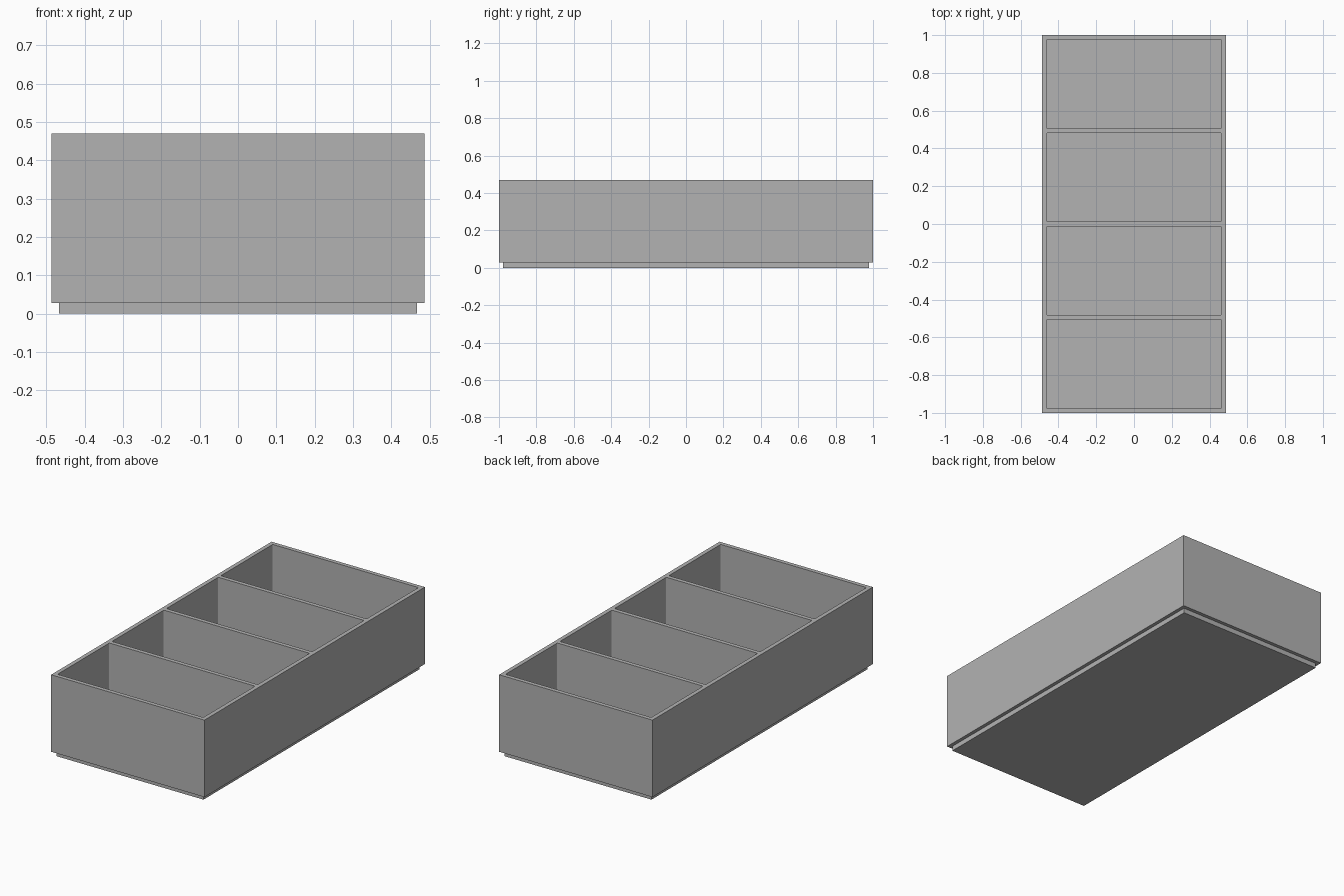
import bpy
import bmesh
from mathutils import Matrix

cube = bpy.data.objects.get("Cube")
if cube:
    bpy.data.objects.remove(cube, do_unlink=True)

WIDTH, LENGTH, TOP = 0.974, 2.0, 0.47
STEP = 0.028           # height of the base
INSET = 0.029          # base set back from the walls
WALL = 0.024
FLOOR = 0.03
COUNT = 4              # compartments

grey = bpy.data.materials.new("plain grey")
grey.use_nodes = True
colour = (0.45, 0.45, 0.45, 1)
grey.diffuse_color = colour
grey.node_tree.nodes["Principled BSDF"].inputs["Base Color"].default_value = colour


def add_box(bm, width, length, bottom, top, y=0.0, radius=0.0):
    """Add a box to bm, with optional rounded upright edges."""
    place = Matrix.Translation((0, y, (bottom + top) / 2))
    size = Matrix.Diagonal((width, length, top - bottom, 1))
    verts = bmesh.ops.create_cube(bm, size=1, matrix=place @ size)["verts"]
    if radius:
        edges = {e for v in verts for e in v.link_edges}
        upright = [e for e in edges
                   if abs(e.verts[0].co.z - e.verts[1].co.z) > 0.01]
        bmesh.ops.bevel(bm, geom=upright, offset=radius, segments=3,
                        profile=0.5, affect='EDGES')


def finish(bm, name):
    mesh = bpy.data.meshes.new(name)
    bm.to_mesh(mesh)
    bm.free()
    mesh.materials.append(grey)
    obj = bpy.data.objects.new(name, mesh)
    bpy.context.collection.objects.link(obj)
    return obj


# Tray body with the set-back base beneath it, drawn as one stepped solid
bm = bmesh.new()
add_box(bm, WIDTH, LENGTH, STEP, TOP)
under = min(bm.faces, key=lambda f: f.calc_center_median().z)
bmesh.ops.inset_individual(bm, faces=[under], thickness=INSET)
for v in under.verts:
    v.co.z = STEP
foot = bmesh.ops.extrude_discrete_faces(bm, faces=[under])["faces"][0]
for v in foot.verts:
    v.co.z = 0
bmesh.ops.recalc_face_normals(bm, faces=bm.faces)
tray = finish(bm, "tray")

# Compartments cut down from the rim, leaving even walls and dividers
pitch = (LENGTH - WALL) / COUNT
bm = bmesh.new()
for i in range(COUNT):
    y = (i - (COUNT - 1) / 2) * pitch
    add_box(bm, WIDTH - 2 * WALL, pitch - WALL, FLOOR, TOP + 0.1, y, 0.006)
bmesh.ops.recalc_face_normals(bm, faces=bm.faces)
cutter = finish(bm, "compartment_cutter")

cut = tray.modifiers.new("compartments", 'BOOLEAN')
cut.operation = 'DIFFERENCE'
cut.solver = 'EXACT'
cut.object = cutter
bpy.context.view_layer.objects.active = tray
tray.select_set(True)
bpy.ops.object.modifier_apply(modifier=cut.name)
bpy.data.objects.remove(cutter, do_unlink=True)
